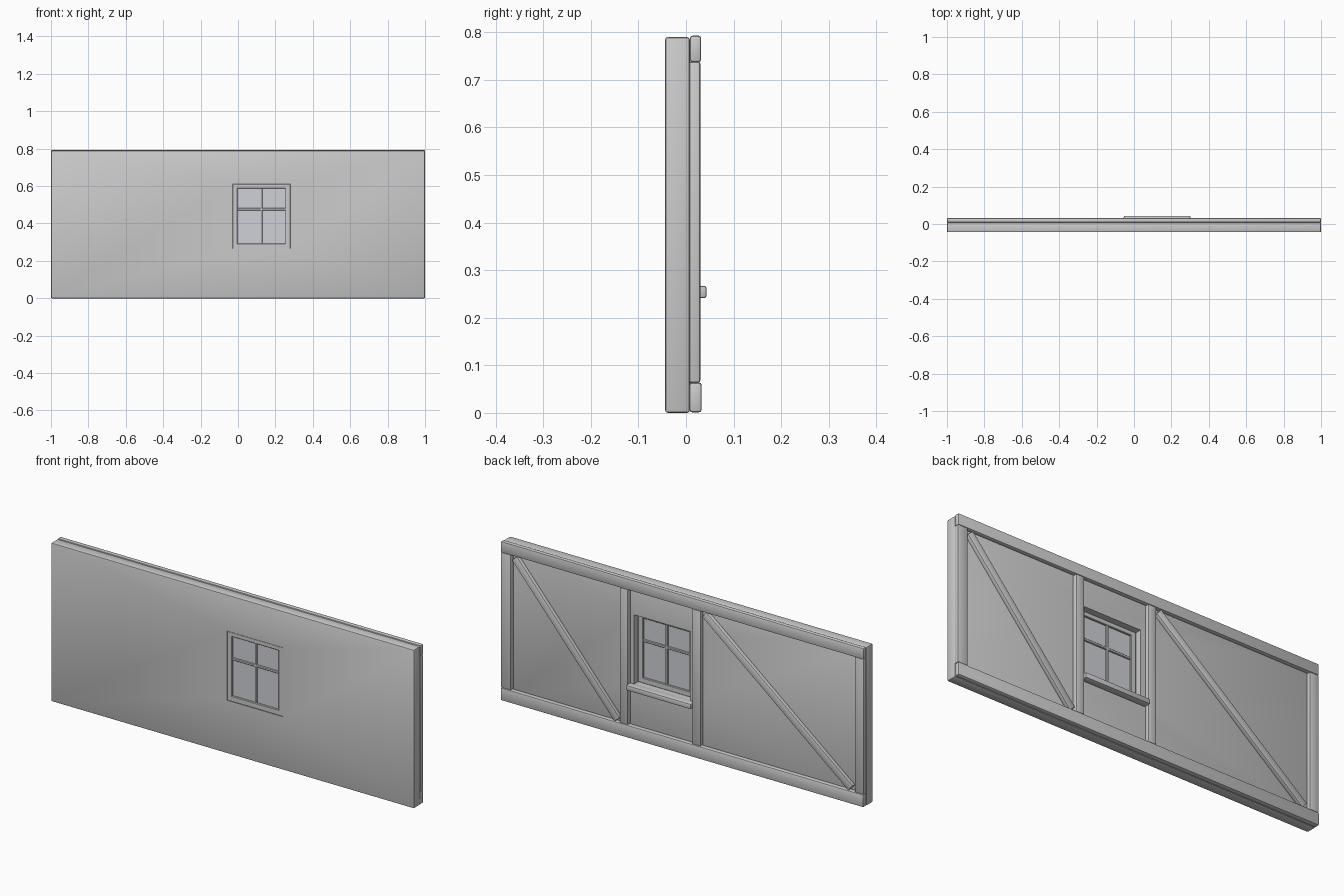
import bpy, bmesh, math
from mathutils import Matrix, Vector

if "Cube" in bpy.data.objects:
    bpy.data.objects.remove(bpy.data.objects["Cube"])


def box(name, x, y, z, bevel=0.0, angle=0.0, seg=2):
    """Bevelled box from (min, max) ranges, optionally turned about y."""
    lo, hi = Vector((x[0], y[0], z[0])), Vector((x[1], y[1], z[1]))
    mid, size = (lo + hi) / 2, hi - lo
    bm = bmesh.new()
    bmesh.ops.create_cube(bm, size=1.0)
    bmesh.ops.scale(bm, vec=size, verts=bm.verts)
    if bevel:
        bmesh.ops.bevel(bm, geom=bm.edges[:], offset=bevel, segments=seg,
                        profile=0.5, affect='EDGES')
    bmesh.ops.rotate(bm, matrix=Matrix.Rotation(angle, 3, 'Y'), verts=bm.verts)
    me = bpy.data.meshes.new(name)
    bm.to_mesh(me)
    bm.free()
    ob = bpy.data.objects.new(name, me)
    ob.location = mid
    bpy.context.collection.objects.link(ob)
    return ob


# plaster wall slab with window opening
WX, WZ = (-0.03, 0.28), (0.265, 0.61)
wall = box("wall_panel", (-1, 1), (-0.044, 0.008), (0, 0.79), 0.006)
cutter = box("window_cutter", WX, (-0.2, 0.2), WZ)
cutter.hide_render = True
mod = wall.modifiers.new("opening", 'BOOLEAN')
mod.operation, mod.object, mod.solver = 'DIFFERENCE', cutter, 'EXACT'
bpy.context.view_layer.objects.active = wall
wall.select_set(True)
bpy.ops.object.modifier_apply(modifier=mod.name)
bpy.data.objects.remove(cutter)

# horizontal beams on the back
box("top_beam", (-1, 1), (0.008, 0.032), (0.737, 0.793), 0.006)
box("bottom_beam", (-1, 1), (0.007, 0.033), (0.001, 0.064), 0.006)

# upright posts on the back
for i, (a, b) in enumerate([(-1, -0.95), (-0.10, -0.055), (0.30, 0.345), (0.945, 1)]):
    box(f"post_{i + 1}", (a, b), (0.007, 0.030), (0.064, 0.738), 0.004)


# diagonal braces between posts
def brace(name, top, bottom, width=0.038):
    d = Vector((top[0] - bottom[0], 0, top[1] - bottom[1]))
    cx, cz, half = (top[0] + bottom[0]) / 2, (top[1] + bottom[1]) / 2, d.length / 2
    box(name, (cx - width / 2, cx + width / 2), (0.006, 0.027),
        (cz - half, cz + half), 0.004, math.atan2(d.x, d.z))


brace("brace_left", (0.928, 0.725), (0.362, 0.072))
brace("brace_right", (-0.118, 0.725), (-0.925, 0.075))

# window frame, set close to the front face
FY = (-0.043, -0.022)
F = 0.027
for n, x, z in [("left", (WX[0], WX[0] + F), WZ), ("right", (WX[1] - F, WX[1]), WZ),
                ("top", WX, (WZ[1] - F + 0.005, WZ[1])),
                ("bottom", WX, (WZ[0], WZ[0] + F))]:
    box(f"window_frame_{n}", x, FY, z, 0.002, seg=1)

# glazing bars
box("glazing_bar_upright", (0.119, 0.131), (-0.040, -0.024), (0.28, 0.60), 0.002, seg=1)
box("glazing_bar_cross", (-0.01, 0.26), (-0.040, -0.024), (0.470, 0.482), 0.002, seg=1)

# glass pane
glass = box("glass_pane", (-0.01, 0.26), (-0.034, -0.031), (0.28, 0.60))
mat = bpy.data.materials.new("glass")
mat.diffuse_color = (0.62, 0.64, 0.68, 1.0)
mat.use_nodes = True
mat.node_tree.nodes["Principled BSDF"].inputs["Base Color"].default_value = mat.diffuse_color
glass.data.materials.append(mat)

# window sill on the back
box("window_sill", (-0.055, 0.302), (0.006, 0.043), (0.241, 0.267), 0.005)

# smooth the rounded edges
bpy.ops.object.select_all(action='DESELECT')
for ob in bpy.context.collection.objects:
    ob.select_set(True)
bpy.ops.object.shade_smooth_by_angle(angle=math.radians(30))
